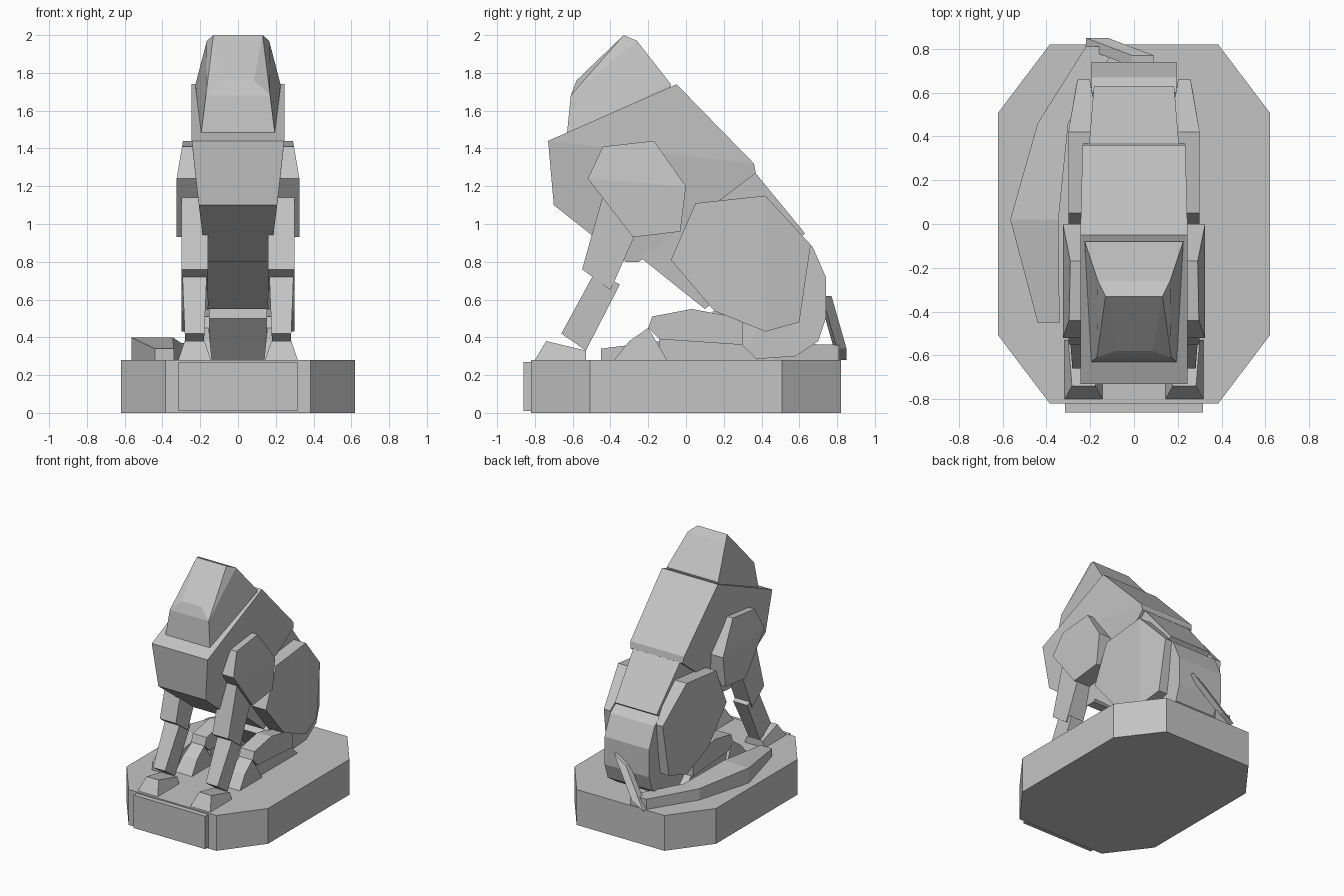
import bpy
import bmesh

cube = bpy.data.objects.get("Cube")
if cube:
    bpy.data.objects.remove(cube, do_unlink=True)

stone = bpy.data.materials.new("grey_stone")
stone.use_nodes = True
stone.diffuse_color = (.55, .55, .55, 1)
shader = stone.node_tree.nodes["Principled BSDF"]
shader.inputs["Base Color"].default_value = stone.diffuse_color

SIDES = (-1, 1)


def hull(name, points):
    """Flat-faced convex solid around the points."""
    bm = bmesh.new()
    for point in points:
        bm.verts.new(point)
    result = bmesh.ops.convex_hull(bm, input=bm.verts[:])
    leftovers = result["geom_interior"] + result["geom_unused"]
    loose = {item for item in leftovers if isinstance(item, bmesh.types.BMVert)}
    bmesh.ops.delete(bm, geom=list(loose), context="VERTS")
    bmesh.ops.dissolve_limit(bm, angle_limit=.03, verts=bm.verts[:], edges=bm.edges[:])
    bmesh.ops.recalc_face_normals(bm, faces=bm.faces[:])
    mesh = bpy.data.meshes.new(name)
    bm.to_mesh(mesh)
    bm.free()
    mesh.materials.append(stone)
    obj = bpy.data.objects.new(name, mesh)
    bpy.context.collection.objects.link(obj)
    return obj


def body(name, profile, half_width, centre=0):
    """Side profile of (y, z) points, thickened by a half width rule."""
    return hull(name, [(centre + side * half_width(y, z), y, z)
                       for y, z in profile for side in SIDES])


def limb_pair(name, centre, profile, half_width):
    """A body part off the centre line, mirrored to the other side."""
    limb = body(name, profile, half_width, centre)
    limb.modifiers.new("other_side", "MIRROR").use_axis = (True, False, False)


def box(name, low, high):
    """Upright box between two opposite corners."""
    return hull(name, [(x, y, z) for x in (low[0], high[0])
                       for y in (low[1], high[1]) for z in (low[2], high[2])])


# Pedestal: a rectangle with its corners cut, and a front panel
cut = .62
hull("pedestal", [(.62 * a * side, .82 * b * end, z)
                  for a, b in ((cut, 1), (1, cut))
                  for side in SIDES for end in SIDES for z in (0, .28)])
box("front_panel", (-.315, -.86, .01), (.315, -.8, .27))

# Head: the face narrows to a brow, and the sides flare to the back
face = [(-.63, 1.48, .195), (-.61, 1.68, .17), (-.58, 1.76, .085)]
crown = [(-.33, 2, .13), (-.26, 1.97, .165), (-.08, 1.74, .225), (-.1, 1.66, .225)]
hull("head", [(side * half, y, z) for y, z, half in face + crown for side in SIDES])

# Trunk: the chest tapers downward, the back and rump follow it
body("chest", [(-.73, 1.44), (-.05, 1.74), (.36, 1.32), (.37, 1.27),
               (-.25, .8), (-.32, .8), (-.7, 1.1)],
     lambda y, z: min(.245, .07 + z / 8))
body("lower_back", [(.36, 1.28), (.63, .95), (.1, .55), (-.25, .83)],
     lambda y, z: .12 + z / 15)
body("rump", [(.6, .93), (.67, .88), (.74, .72), (.74, .5),
              (.7, .38), (.58, .3), (.3, .28), (.1, .5)],
     lambda y, z: .195 if y > .2 else .165)

# Front legs
limb_pair("shoulders", .2,
          [(-.52, 1.24), (-.44, 1.41), (-.17, 1.44), (0, 1.2), (-.03, .96), (-.28, .93)],
          lambda y, z: min(.125, .35 - .18 * z))
limb_pair("upper_forelegs", .23, [(-.44, 1.15), (-.55, .76), (-.4, .65), (-.2, 1.1)],
          lambda y, z: .07)
limb_pair("lower_forelegs", .23, [(-.48, .75), (-.35, .68), (-.53, .33), (-.66, .42)],
          lambda y, z: .035 + .04 * z)
limb_pair("front_paws", .23, [(-.8, .28), (-.74, .38), (-.53, .33), (-.53, .28)],
          lambda y, z: .18 - z / 3)

# Hind legs
limb_pair("thighs", .23,
          [(-.08, .81), (.05, 1.11), (.42, 1.15), (.66, .89), (.6, .48), (.42, .43), (.15, .54)],
          lambda y, z: min(.07, .16 - y / 5))
limb_pair("hind_shins", .21,
          [(-.2, .45), (-.18, .51), (.03, .55), (.3, .5), (.3, .36), (-.14, .39)],
          lambda y, z: .06)
limb_pair("hind_heels", .2, [(-.14, .4), (.3, .36), (.38, .28), (-.14, .28)],
          lambda y, z: .055)
limb_pair("hind_paws", .21, [(-.38, .28), (-.3, .38), (-.2, .45), (-.1, .28)],
          lambda y, z: .1 - z / 10)

# Tail root: a bar leaning down behind the rump
hull("tail_root", [(x + .05 * side, y + depth, z + .03 * side)
                   for x, y, z in ((.04, .72, .59), (-.17, .8, .31))
                   for side in SIDES for depth in (0, .05)])

# Tail: segments between stations of x, y, half width and top height
stations = [(-.15, .81, .07, .36), (-.37, .46, .07, .37),
            (-.455, .02, .11, .4), (-.39, -.45, .05, .34)]
for label, start, end in zip(("back", "middle", "tip"), stations, stations[1:]):
    hull(f"tail_{label}", [(x + side * half, y, z)
                           for x, y, half, top in (start, end)
                           for side in SIDES for z in (.28, top)])
